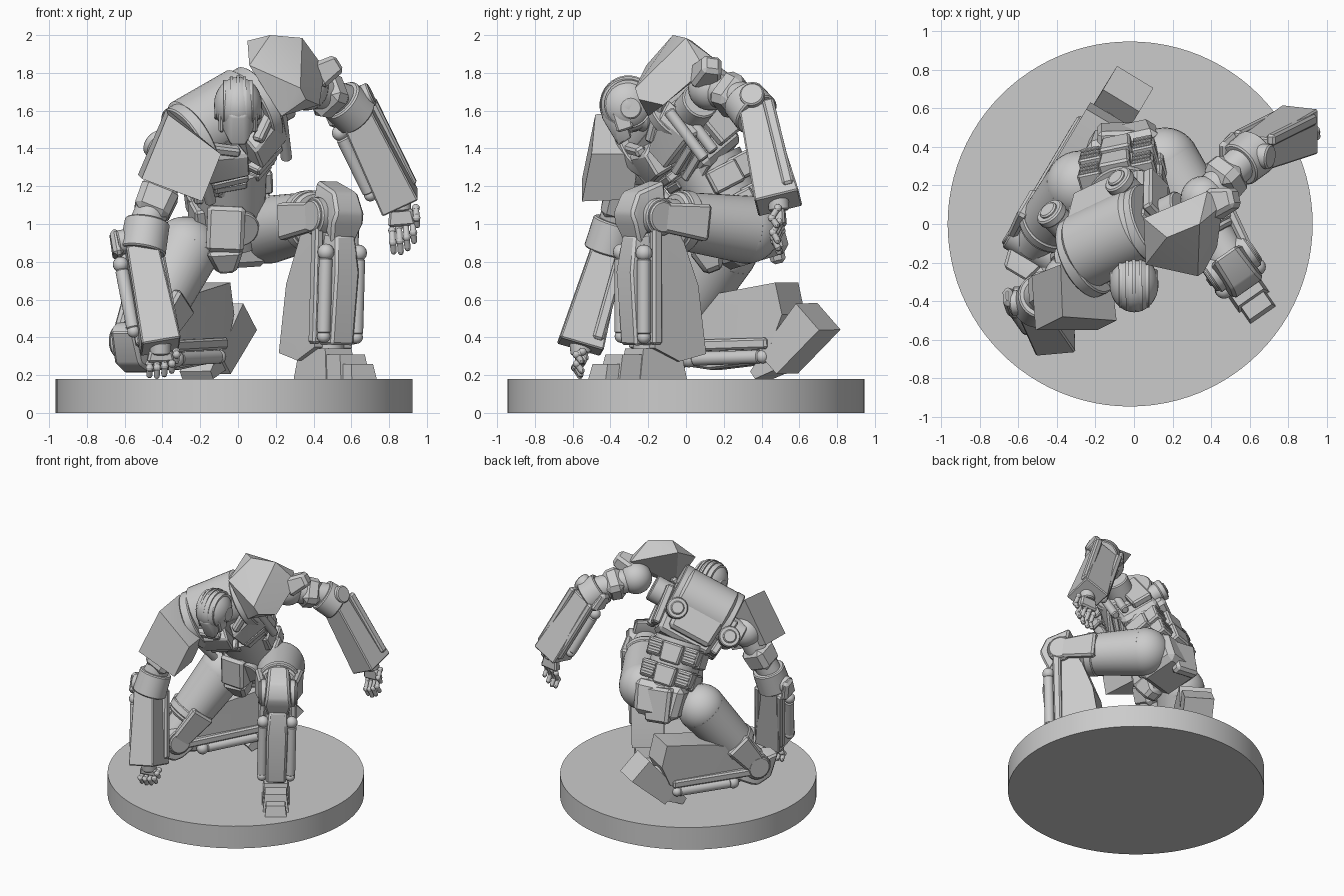
import bpy, bmesh, math
from mathutils import Vector, Matrix

if "Cube" in bpy.data.objects:
    bpy.data.objects.remove(bpy.data.objects["Cube"])
V = Vector

# ---------- helpers ----------
def finish(name, bm, bevel=0.0):
    if bevel:
        es = [e for e in bm.edges if len(e.link_faces) == 2 and e.calc_face_angle(0) > 0.5]
        bmesh.ops.bevel(bm, geom=es, offset=bevel, segments=1, affect='EDGES', clamp_overlap=True)
    bmesh.ops.recalc_face_normals(bm, faces=bm.faces)
    for f in bm.faces:
        f.smooth = True
    for e in bm.edges:
        e.smooth = len(e.link_faces) == 2 and e.calc_face_angle(0) < math.radians(28)
    me = bpy.data.meshes.new(name)
    bm.to_mesh(me); bm.free()
    ob = bpy.data.objects.new(name, me)
    bpy.context.collection.objects.link(ob)
    return ob

def frame(o, s, u):
    """local x = side, y = back, z = up"""
    u = V(u).normalized(); s = V(s); s = (s - u * s.dot(u)).normalized()
    b = u.cross(s)
    m = Matrix((s, b, u)).transposed().to_4x4()
    m.translation = V(o)
    return m

def hull(name, pts, bevel=0.0):
    bm = bmesh.new()
    for p in pts:
        bm.verts.new(p)
    r = bmesh.ops.convex_hull(bm, input=bm.verts)
    junk = {g for k in ('geom_interior', 'geom_unused') for g in r[k] if isinstance(g, bmesh.types.BMVert)}
    bmesh.ops.delete(bm, geom=list(junk), context='VERTS')
    bmesh.ops.dissolve_limit(bm, angle_limit=0.05, verts=bm.verts, edges=bm.edges)
    return finish(name, bm, bevel)

def box(name, p, q, a, b=None, side=(1, 0, 0), bevel=0.012):
    """tapered box from p to q; a, b are (width along side, depth) at the ends"""
    p, q = V(p), V(q); b = b or a
    m = frame(p, side, q - p); L = (q - p).length
    return hull(name, [m @ V((i * w / 2, j * d / 2, z)) for (w, d), z in ((a, 0), (b, L))
                       for i in (-1, 1) for j in (-1, 1)], bevel)

def lbox(name, m, c, size, top=None, bevel=0.012):
    """box in a frame, centre c, optional (x, y) size at its top"""
    c = V(c); h = V((0, 0, size[2] / 2))
    return box(name, m @ (c - h), m @ (c + h), size[:2], top, m.to_3x3() @ V((1, 0, 0)), bevel)

def cyl(name, p, q, r, r2=None, n=28, bevel=0.008):
    p, q = V(p), V(q); d = q - p
    m = Matrix.Translation((p + q) / 2) @ d.to_track_quat('Z', 'Y').to_matrix().to_4x4()
    bm = bmesh.new()
    bmesh.ops.create_cone(bm, cap_ends=True, segments=n, radius1=r, radius2=r if r2 is None else r2,
                          depth=d.length, matrix=m)
    return finish(name, bm, bevel)

def ball(name, c, r, m=None, scale=(1, 1, 1), n=24):
    rot = m.to_3x3().to_4x4() if m else Matrix()
    bm = bmesh.new()
    bmesh.ops.create_uvsphere(bm, u_segments=n, v_segments=n // 2, radius=r,
                              matrix=Matrix.Translation(c) @ rot @ Matrix.Diagonal((*scale, 1)))
    return finish(name, bm)

# ---------- round base ----------
cyl("base", (-0.02, 0, 0), (-0.02, 0, 0.18), 0.945, n=96, bevel=0)

# ---------- chest, leaning forward with the left shoulder raised ----------
T = frame((-0.05, -0.04, 1.45), (.8, .38, .46), (-.09, -.68, .72))
S, B, U = (T.to_3x3() @ V(a) for a in ((1, 0, 0), (0, 1, 0), (0, 0, 1)))
lbox("chest_core", T, (0, .02, -.04), (.42, .3, .4), (.5, .3), .03)
cyl("upper_back_drum", T @ V((-.21, .07, .1)), T @ V((.19, .07, .1)), .2, n=40, bevel=.02)
for x in (-.22, .2):
    cyl("drum_rim", T @ V((x - .035, .03, .09)), T @ V((x + .035, .03, .09)), .22, n=40)
lbox("back_plate", T, (-.02, .17, -.06), (.34, .14, .26), (.38, .16), .025)
for x in (-.28, .16):
    cyl("exhaust_pipe", T @ V((x, .04, -.05)), T @ V((x, .27, -.05)), .072)
    cyl("exhaust_rim", T @ V((x, .24, -.05)), T @ V((x, .29, -.05)), .08)
    cyl("exhaust_core", T @ V((x, .28, -.05)), T @ V((x, .305, -.05)), .05)
for k in (-1, 1):
    def P(*a): return T @ V((a[0] * k, a[1], a[2]))
    side = S * k
    hull("pectoral_plate", [P(.02, -.22, .05), P(.25, -.17, .13), P(.27, -.16, -.06), P(.04, -.24, -.08),
                            P(.02, -.1, .09), P(.27, -.06, .17), P(.28, -.06, -.08), P(.03, -.1, -.1)], .012)
    box("collar_bar", P(.06, -.19, .08), P(.27, -.1, .19), (.06, .05), side=B)
    for i in range(3):
        box("rib_plate", P(.02, -.16 + i * .02, -.13 - i * .06), P(.22 - i * .03, -.11 + i * .02, -.1 - i * .06),
            (.1, .045), side=B, bevel=.008)
    for i in range(2):
        cyl("side_tube", P(.25, -.15 + .08 * i, -.2), P(.27, -.12 + .08 * i, .12), .03)
    box("side_panel", P(.24, .08, -.2), P(.27, .08, .1), (.06, .16), side=side)
    cyl("shoulder_joint", P(.2, 0, .04), P(.38, 0, .04), .1)

# ---------- waist, spine plates and pelvis ----------
pel = V((-.03, .32, .92))
low = T @ V((0, .02, -.2))
W = frame(pel, (.97, .2, .15), low - pel)
L = (low - pel).length
cyl("waist", pel, low, .17, .2, bevel=0)
for j in range(2):
    z = .17 + j * .17
    lbox("spine_plate", W, (-.01, .16, z), (.15, .12, .15), (.17, .14))
    for k in (-1, 1):
        lbox("flank_plate", W, (.14 * k - .01, .12, z + .01), (.11, .13, .13), (.13, .15))
        lbox("waist_side_plate", W, (.18 * k, .01, z), (.07, .18, .13))
        for n in (-.035, .005, .045):
            lbox("flank_slat", W, (.14 * k - .01, .18, z + .01 + n), (.1, .04, .022), bevel=.004)
cyl("belly_disc", W @ V((0, -.1, .16)), W @ V((0, -.21, .16)), .1)
lbox("pelvis", frame(pel, (.97, .2, .1), (0, -.3, 1)), (0, .02, 0), (.34, .32, .26), (.4, .32), .04)
box("rear_skirt", (-.06, .43, 1.06), (-.09, .49, .8), (.26, .1), (.2, .08), bevel=.02)
box("groin_plate", (-.06, .07, 1.1), (-.07, .1, .86), (.2, .16), (.2, .18), bevel=.02)
box("groin_tip", (-.07, .1, .88), (-.06, .15, .75), (.2, .18), (.1, .1), bevel=.02)
cyl("hip_axle", (-.3, .22, .88), (.2, .36, .96), .11)

# ---------- helmeted head looking down ----------
H = frame((0, -.31, 1.63), (1, .0, .03), (0, -.3, .95))
cyl("neck", T @ V((.02, .02, .1)), H @ V((0, .02, -.05)), .085)
ball("helmet", H.translation, .148, H, (.86, 1, 1), 32)
hull("face_mask", [H @ V(p) for x in (-1, 1) for p in
     ((.095 * x, -.09, .05), (.1 * x, -.03, -.03), (.085 * x, -.09, -.1), (.04 * x, -.11, -.19),
      (.035 * x, -.15, -.02), (.04 * x, -.03, -.17))], .008)
for x in (-.07, -.035, 0, .035, .07):
    r = .151 * math.sqrt(1 - (x / .13) ** 2)
    cyl("helmet_ridge", H @ V((x - .008, .006, .004)), H @ V((x + .008, .006, .004)), r, n=40, bevel=0)
for k in (-1, 1):
    cyl("ear_disc", H @ V((.09 * k, .01, -.02)), H @ V((.125 * k, .01, -.02)), .06)
    lbox("cheek_guard", H, (.088 * k, -.05, -.07), (.03, .09, .11), bevel=.01)

# ---------- shoulder pads ----------
hull("left_shoulder_pad", [(.36, -.25, 1.66), (.06, -.21, 1.84), (.23, -.2, 1.57), (.43, -.12, 1.63),
     (.46, .1, 1.82), (.34, 0, 1.985), (.17, -.07, 2.0), (.05, .03, 1.97), (.38, .17, 1.86), (.33, -.27, 1.72)])
hull("right_shoulder_pad", [(-.37, -.48, 1.58), (-.09, -.5, 1.37), (-.19, -.55, 1.12), (-.51, -.55, 1.24),
     (-.38, -.21, 1.61), (-.12, -.25, 1.37), (-.22, -.28, 1.13), (-.53, -.27, 1.26)])

# ---------- arms ----------
def arm(tag, shoulder, elbow, wrist, knuckle, tip, side, out):
    sh, el, wr, kn, tp = map(V, (shoulder, elbow, wrist, knuckle, tip))
    F = frame(el, side, el - wr)
    s, b, u = (F.to_3x3() @ V(a) for a in ((1, 0, 0), (0, 1, 0), (0, 0, 1)))
    L = (wr - el).length
    ball(tag + "_shoulder_ball", sh, .12)
    cyl(tag + "_upper_arm", sh, el, .09, .09)
    box(tag + "_upper_arm_plate", sh.lerp(el, .3), sh.lerp(el, .7), (.21, .21), (.19, .19), s, .035)
    cyl(tag + "_elbow_cuff", sh.lerp(el, .76), el.lerp(wr, .12), .12, .125)
    cyl(tag + "_elbow_axle", el - s * .12, el + s * .12, .065)
    box(tag + "_forearm", el.lerp(wr, .08), wr, (.17, .17), (.21, .24), s, .008)
    for k in (-1, 1):
        lbox(tag + "_forearm_rail", F, (.095 * k, .075, -L * .5), (.05, .06, L * .85))
    o = out * .125
    cyl(tag + "_piston", F @ V((o, 0, -L * .25)), F @ V((o, 0, -L * .8)), .035)
    ball(tag + "_piston_top", F @ V((o, 0, -L * .2)), .042, n=16)
    ball(tag + "_piston_end", F @ V((o, 0, -L * .82)), .034, n=16)
    lbox(tag + "_elbow_guard", F, (o, .02, .0), (.06, .15, .15), (.05, .09), .02)
    # hand: palm, four jointed fingers and a thumb
    hd = (kn - wr).normalized()
    cyl(tag + "_wrist", wr - hd * .03, wr + hd * .04, .055)
    box(tag + "_palm", wr.lerp(kn, .25), kn, (.12, .06), (.15, .06), s)
    for i in range(5):
        thumb = i == 4
        a = wr.lerp(kn, .5) + s * -out * .085 if thumb else kn + s * (i - 1.5) * .04
        e = a + (tp - kn) * (.7 if thumb else (.85, 1, .97, .8)[i])
        m = a.lerp(e, .5) - b * .03
        for p, q in ((a, m), (m, e)):
            ball(tag + "_finger_joint", p, .021, n=12)
            cyl(tag + "_finger", p, q, .017, n=10, bevel=.003)
        ball(tag + "_fingertip", e, .017, n=10)

arm("left", (.36, .13, 1.72), (.6, .36, 1.64), (.86, .49, 1.11), (.87, .5, .99), (.88, .49, .86), (.9, -.1, .4), -1)
arm("right", (-.35, -.28, 1.32), (-.52, -.4, .92), (-.41, -.56, .35), (-.41, -.55, .27), (-.41, -.56, .2), (1, .1, .2), -1)
box("left_shoulder_block", (.4, .1, 1.77), (.53, .14, 1.85), (.17, .15), (.1, .1), (0, 1, 0), .02)

# ---------- legs ----------
def leg(tag, hip, knee, ankle, fwd):
    hp, kn, an, f = map(V, (hip, knee, ankle, fwd))
    K = frame(kn, (kn - an).cross(f), kn - an)
    s = K.to_3x3() @ V((1, 0, 0))
    L = (kn - an).length
    ball(tag + "_hip_dome", hp, .18, n=32)
    cyl(tag + "_thigh", hp, hp.lerp(kn, .75), .18, .15, n=32, bevel=.015)
    cyl(tag + "_thigh_band", hp.lerp(kn, .6), hp.lerp(kn, .7), .166, .162, n=32)
    cyl(tag + "_thigh_core", hp.lerp(kn, .7), kn, .11)
    for k in (-1, 1):
        box(tag + "_thigh_plate", hp.lerp(kn, .55) + s * k * .15, kn + s * k * .115, (.06, .2), (.05, .15), s, .015)
        cyl(tag + "_knee_disc", kn + s * k * .1, kn + s * k * .145, .085)
        # shin pistons
        cyl(tag + "_shin_piston", K @ V((.105 * k, -.1, -L * .3)), K @ V((.105 * k, -.1, -L * .85)), .036)
        ball(tag + "_piston_ball", K @ V((.105 * k, -.1, -L * .26)), .045, n=16)
        ball(tag + "_piston_foot", K @ V((.105 * k, -.1, -L * .87)), .036, n=16)
        lbox(tag + "_shin_rail", K, (.115 * k, -.03, -L * .5), (.05, .06, L * .85))
    cyl(tag + "_knee_axle", kn - s * .13, kn + s * .13, .1)
    hull(tag + "_kneecap", [K @ V((x * i, y, z)) for i in (-1, 1) for x, y, z in
         ((.08, -.12, .13), (.07, .06, .19), (.1, -.15, -.04), (.09, -.17, .02), (.07, -.1, -.16), (.1, .05, .08))], .015)
    hull(tag + "_shin_guard", [K @ V((x * i, y, z)) for i in (-1, 1) for x, y, z in
         ((.06, -.13, -.1), (.075, -.16, -L * .4), (.07, -.13, -L * .93), (.09, 0, -.08), (.1, 0, -L * .93))], .012)
    hull(tag + "_calf", [K @ V((x * i, y, z)) for i in (-1, 1) for x, y, z in
         ((.1, -.05, -.06), (.1, .13, -.06), (.12, .24, -L * .5), (.12, .29, -L * 1.0), (.12, .12, -L * 1.05),
          (.12, -.04, -L * .95))])
    cyl(tag + "_ankle", an + (an - kn) * -.1, an + (an - kn) * .08, .08)
    return s

leg("left", (.16, .32, .97), (.5, -.2, 1.04), (.48, -.2, .31), (.57, -.82, 0))
n = leg("right", (-.28, .2, .86), (-.52, -.1, .38), (-.14, .54, .4), (0, 0, -1))

# flat left foot, stepped toe
G = frame((.48, -.2, .18), (.82, .57, 0), (0, 0, 1))
lbox("left_heel", G, (0, .03, .08), (.2, .3, .16), (.17, .24), 0)
lbox("left_instep", G, (0, -.15, .065), (.19, .2, .13), (.16, .14), 0)
lbox("left_toe", G, (0, -.25, .04), (.16, .16, .08), (.14, .12), 0)
# right foot bent, toes on the base
box("right_foot", (-.03, .7, .51), (-.16, .49, .26), (.22, .2), (.22, .15), n, 0)
box("right_toe", (-.15, .52, .3), (-.22, .4, .2), (.2, .14), (.19, .05), n, 0)
